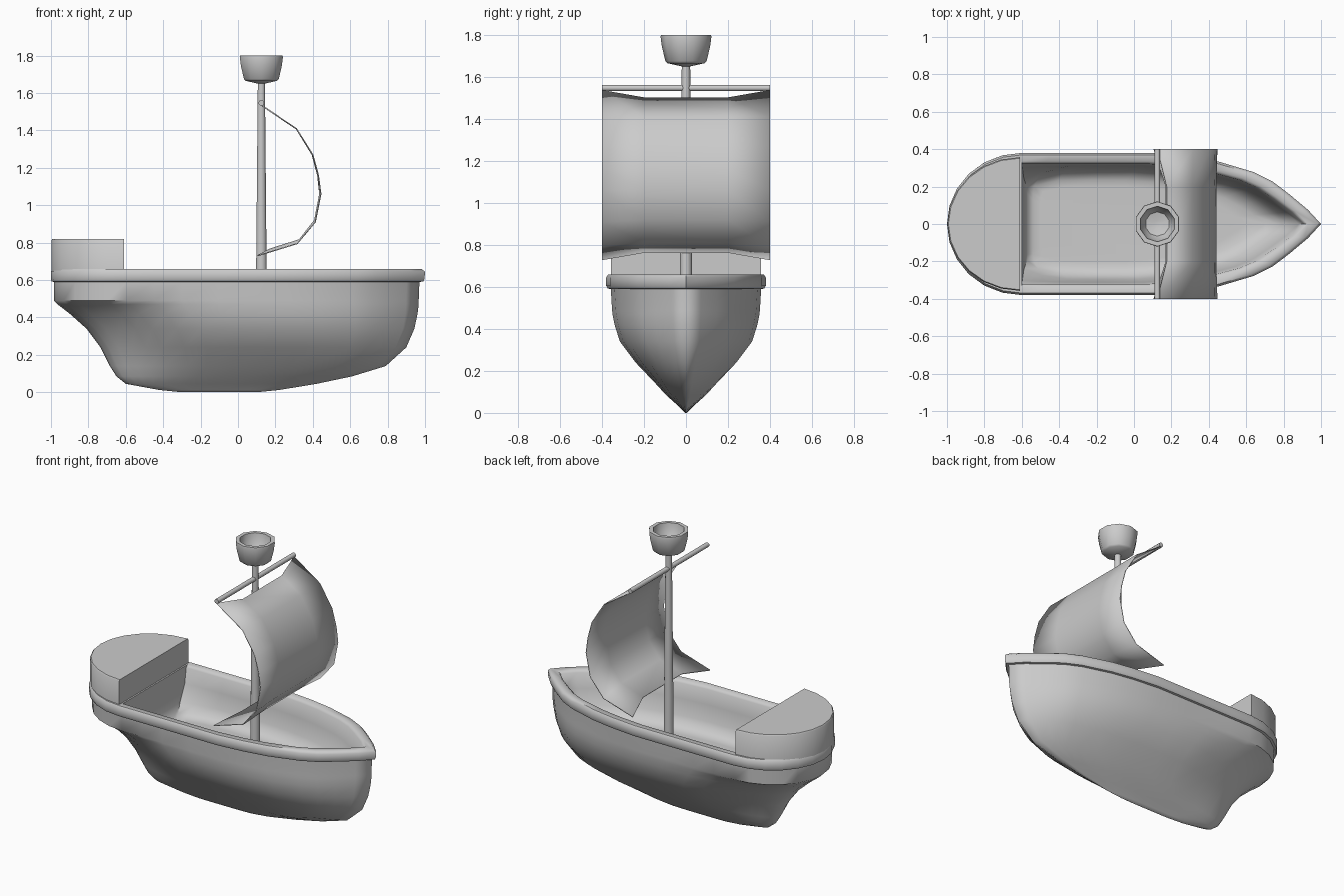
import bpy, bmesh, math

if "Cube" in bpy.data.objects:
    bpy.data.objects.remove(bpy.data.objects["Cube"])

# Half plan outline from bow to stern: x in -1..1, y in 0..1
half = [(1, 0), (.93, .2), (.83, .42), (.74, .6), (.64, .73), (.45, .88), (.3, .95), (.12, 1),
        (-.1, 1), (-.3, 1), (-.45, 1), (-.6, 1)]
half += [(-.6 - .4 * math.sin(a), math.cos(a)) for a in [math.radians(d) for d in range(15, 91, 15)]]
half[-1] = (-1, 0)
outline = half + [(x, -y) for x, y in half[-2:0:-1]]


def finish(name, bm, angle):
    bmesh.ops.recalc_face_normals(bm, faces=bm.faces)
    me = bpy.data.meshes.new(name)
    bm.to_mesh(me)
    bm.free()
    ob = bpy.data.objects.new(name, me)
    bpy.context.collection.objects.link(ob)
    bpy.ops.object.select_all(action='DESELECT')
    ob.select_set(True)
    bpy.context.view_layer.objects.active = ob
    bpy.ops.object.shade_smooth_by_angle(angle=math.radians(angle))
    return ob


def loft(name, rings, angle=40):
    bm = bmesh.new()
    vs = [[bm.verts.new(p) for p in r] for r in rings]
    n = len(rings[0])
    for a, b in zip(vs, vs[1:]):
        for i in range(n):
            j = (i + 1) % n
            bm.faces.new((a[i], a[j], b[j], b[i]))
    bm.faces.new(vs[0])
    bm.faces.new(vs[-1])
    return finish(name, bm, angle)


def waterline(z, stern, bow, w, pinch=0, clamp=-2):
    """Plan outline at height z; pinch narrows the stern half."""
    ring = []
    for x, y in outline:
        t = min(1, max(0, (-.25 - x) / .6))
        k = 1 - pinch * t * t * (3 - 2 * t)
        ring.append((max(clamp, stern + (x + 1) / 2 * (bow - stern)), y * w * k, z))
    return ring


def lathe(name, profile, sides, cx):
    return loft(name, [[(cx + r * math.cos(2 * math.pi * (i + .5) / sides),
                         r * math.sin(2 * math.pi * (i + .5) / sides), z)
                        for i in range(sides)] for r, z in profile])


# Hull: keel up to rim, then over and down to the inner deck
levels = [(0, -.3, .1, .004), (.012, -.42, .22, .016), (.045, -.6, .42, .05, .1),
          (.085, -.65, .61, .095, .2), (.14, -.685, .79, .145, .3), (.24, -.735, .9, .24, .36),
          (.34, -.81, .943, .315, .34), (.42, -.9, .96, .34, .24), (.47, -.965, .966, .35, .1),
          (.49, -.985, .966, .352), (.59, -.985, .97, .358), (.592, -.997, .99, .372),
          (.605, -1, .997, .38), (.645, -1, 1, .38), (.66, -.99, .98, .37)]
inside = [(.66, -1, .93, .335, 0, -.6), (.645, -1, .91, .322, 0, -.6), (.55, -1, .88, .312, .05, -.597),
          (.45, -1, .83, .295, .3, -.588), (.4, -1, .77, .27, .45, -.57),
          (.38, -1, .7, .235, .5, -.54), (.378, -.9, .6, .2, .5, -.5)]
hull = loft("hull", [waterline(*l) for l in levels + inside], 50)
# Soft bow below the rim
for e in hull.data.edges:
    if all(abs(hull.data.vertices[v].co.y) < 1e-4 and hull.data.vertices[v].co.z < .6 for v in e.vertices):
        e.use_edge_sharp = False

# Raised stern block
stern = [p for p in outline if p[0] <= -.6]
loft("stern_block", [[(max(-.998, -.61 + (x + .6) * .97 * s), y * .357 * s, z) for x, y in stern]
                     for z, s in ((.62, 1), (.812, 1), (.82, .985))])

# Mast and lookout basket
lathe("mast", [(.031, .35), (.029, .7), (.02, 1.66)], 10, .125)
lathe("lookout_basket", [(.02, 1.65), (.088, 1.665), (.098, 1.675), (.115, 1.745), (.121, 1.79),
                         (.119, 1.8), (.095, 1.8), (.088, 1.75), (.065, 1.71), (.02, 1.7)], 10, .125)

# Yard across the mast
yard = lathe("yard", [(.015, -.4), (.015, .4)], 10, 0)
yard.rotation_euler.x = math.pi / 2
yard.location = (.125, 0, 1.547)

# Billowing sail
edge = [(.125, 1.535), (.312, 1.41), (.4, 1.27), (.43, 1.16), (.443, 1.06), (.413, .91), (.317, .795), (.105, .73)]
middle = [(.175, 1.5), (.312, 1.408), (.397, 1.27), (.426, 1.16), (.437, 1.06), (.41, .92), (.328, .815), (.17, .765)]
bm = bmesh.new()
cols = [[bm.verts.new((x, y, z)) for x, z in prof]
        for y, prof in ((-.4, edge), (-.2, middle), (.2, middle), (.4, edge))]
for a, b in zip(cols, cols[1:]):
    for i in range(len(edge) - 1):
        bm.faces.new((a[i], b[i], b[i + 1], a[i + 1]))
sail = finish("sail", bm, 60)
mod = sail.modifiers.new("thickness", 'SOLIDIFY')
mod.thickness = .006
mod.offset = 0
